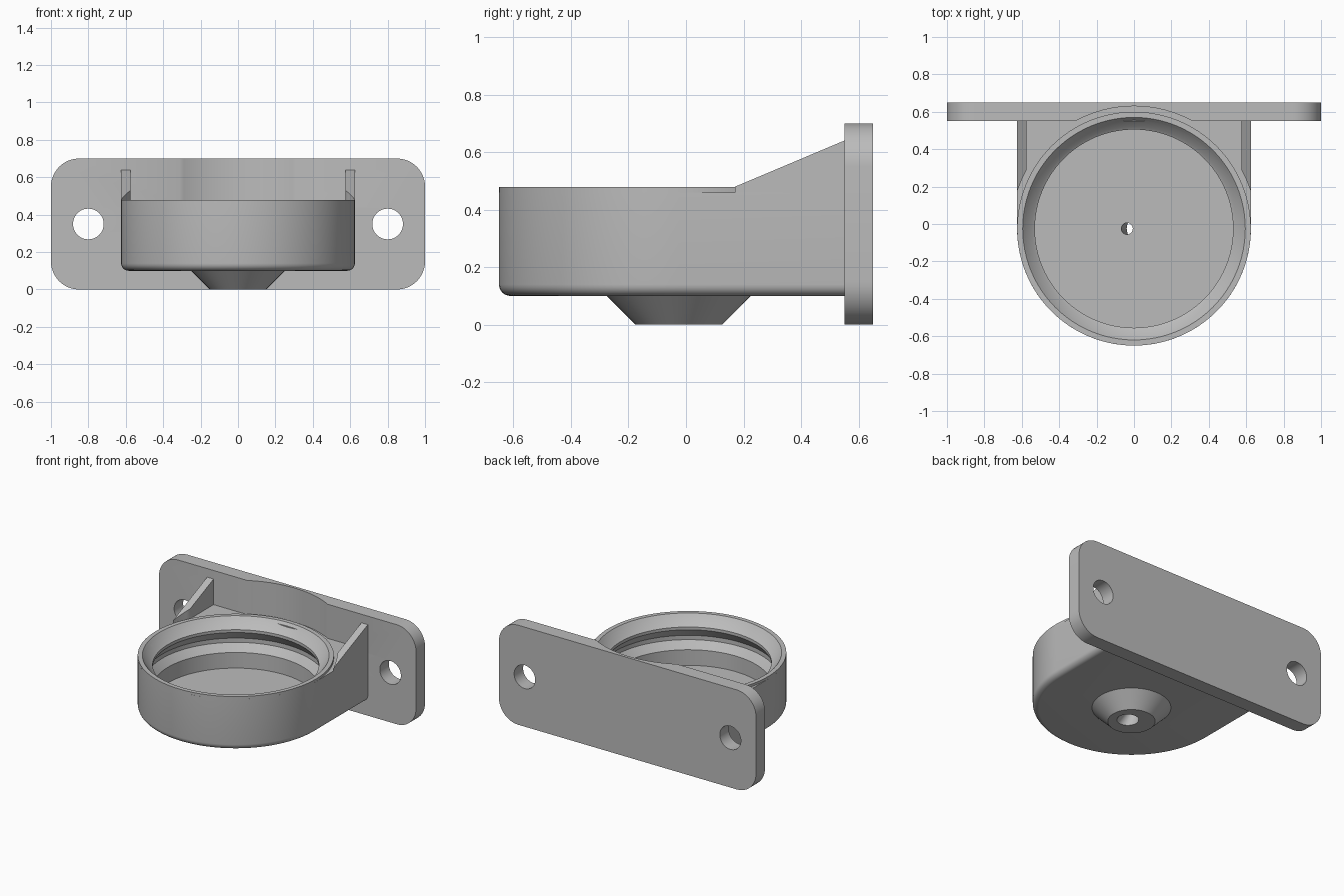
import bpy, bmesh, math
from mathutils import Matrix, Vector

if "Cube" in bpy.data.objects:
    bpy.data.objects.remove(bpy.data.objects["Cube"], do_unlink=True)

GREY = (0.5, 0.5, 0.5, 1)
mat = bpy.data.materials.new("light grey plastic")
mat.use_nodes = True
mat.diffuse_color = GREY
mat.node_tree.nodes["Principled BSDF"].inputs["Base Color"].default_value = GREY

CY = -0.025            # cup axis in y
R = 0.625              # cup outer radius
BASE, DECK, RIM = 0.10, 0.46, 0.478


def finish(bm, name, cutter=False):
    bmesh.ops.recalc_face_normals(bm, faces=bm.faces)
    mesh = bpy.data.meshes.new(name)
    bm.to_mesh(mesh)
    bm.free()
    mesh.materials.append(mat)
    ob = bpy.data.objects.new(name, mesh)
    bpy.context.collection.objects.link(ob)
    if cutter:
        ob.hide_render = True
        ob.hide_viewport = True
        ob.display_type = 'WIRE'
    return ob


def loft(rings, name, cutter=False, closed=False):
    """Skin a list of equal-length point rings, capped unless closed on itself."""
    bm = bmesh.new()
    vs = [[bm.verts.new(p) for p in ring] for ring in rings]
    n = len(vs[0])
    pairs = list(zip(vs, vs[1:])) + ([(vs[-1], vs[0])] if closed else [])
    for a, b in pairs:
        for i in range(n):
            j = (i + 1) % n
            bm.faces.new((a[i], a[j], b[j], b[i]))
    if not closed:
        bm.faces.new(vs[0][::-1])
        bm.faces.new(vs[-1])
    return finish(bm, name, cutter)


def circle(r, z, x=0, n=96):
    return [(x + r * math.cos(2 * math.pi * i / n),
             CY + r * math.sin(2 * math.pi * i / n), z) for i in range(n)]


def lathe(profile, name, **kw):
    return loft([circle(r, z) for r, z in profile], name, **kw)


def cut(ob, *cutters):
    for c in cutters:
        m = ob.modifiers.new("cut", 'BOOLEAN')
        m.operation = 'DIFFERENCE'
        m.solver = 'EXACT'
        m.object = c


def smooth(ob):
    bpy.ops.object.select_all(action='DESELECT')
    ob.select_set(True)
    bpy.context.view_layer.objects.active = ob
    for m in list(ob.modifiers):
        bpy.ops.object.modifier_apply(modifier=m.name)
    bpy.ops.object.shade_smooth_by_angle(angle=math.radians(30))


# Cutters: cup cavity with snap groove, rim clearance, slanted drain
cavity = lathe([(0.53, 0.14), (0.53, 0.25), (0.575, 0.30), (0.575, 0.33),
                (0.53, 0.39), (0.53, 0.41), (0.545, 0.42), (0.58, DECK),
                (0.58, 0.6)], "cavity_cutter", cutter=True)
clearance = lathe([(0.655, DECK), (0.655, 0.9)], "clearance_cutter", cutter=True)
drain = loft([circle(0.072, -0.01, 0.035, 32), circle(0.028, 0.15, -0.042, 32)],
             "drain_cutter", cutter=True)


# Housing: U-shaped block with a rounded bottom edge
def u_ring(r, z, n=64):
    arc = [(-r * math.cos(math.pi * i / n), CY - r * math.sin(math.pi * i / n), z)
           for i in range(n + 1)]
    return arc + [(r, 0.57, z), (-r, 0.57, z)]


FIL = 0.04
steps = [math.pi / 2 * k / 6 for k in range(7)]
housing = loft([u_ring(R - FIL + FIL * math.sin(a), BASE + FIL - FIL * math.cos(a))
                for a in steps] + [u_ring(R, DECK)], "cup_housing")
cut(housing, cavity, drain)

# Raised rim with funnel lead-in
rim = lathe([(R, DECK), (R, RIM), (0.595, RIM), (0.58, DECK)], "cup_rim", closed=True)

# Conical drain nub under the cup
nub = lathe([(0.15, 0), (0.25, BASE), (0.25, BASE + 0.02)], "drain_nub")
cut(nub, drain)

# Mounting plate with rounded corners and two screw holes
PZ, HALF, CR = 0.35, 0.35, 0.15
outline = []
for k, (sx, sz) in enumerate([(1, 1), (-1, 1), (-1, -1), (1, -1)]):
    for i in range(13):
        a = math.pi / 2 * (k + i / 12)
        outline.append((sx * (1 - CR) + CR * math.cos(a),
                        PZ + sz * (HALF - CR) + CR * math.sin(a)))
plate = loft([[(x, y, z) for x, z in outline] for y in (0.55, 0.65)], "mounting_plate")
holes = []
for side, sx in (("left", 1), ("right", -1)):
    bm = bmesh.new()
    bmesh.ops.create_cone(
        bm, cap_ends=True, segments=48, radius1=0.082, radius2=0.082, depth=0.4,
        matrix=Matrix.Translation(Vector((sx * 0.8, 0.6, PZ))) @ Matrix.Rotation(math.pi / 2, 4, 'X'))
    holes.append(finish(bm, side + "_hole_cutter", cutter=True))
cut(plate, clearance, *holes)

# Sloped gussets joining the housing to the plate
gussets = []
for side, sx in (("left", 1), ("right", -1)):
    tri = [(0.1, 0.45), (0.56, 0.644), (0.56, 0.45)]
    g = loft([[(sx * x, y, z) for y, z in tri] for x in (0.575, R)], side + "_gusset")
    cut(g, clearance)
    gussets.append(g)

for ob in [housing, rim, nub, plate] + gussets:
    smooth(ob)
